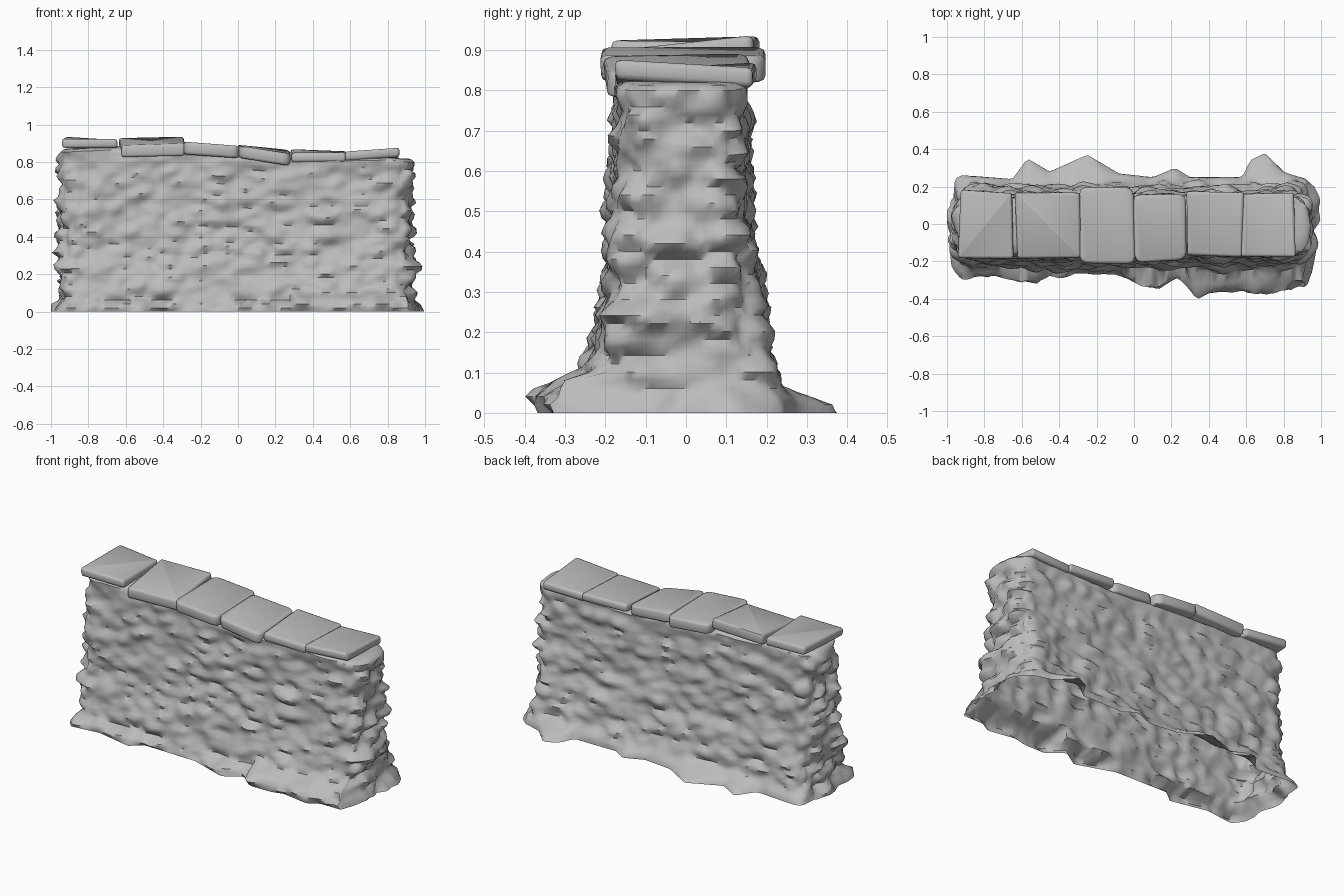
import bpy, bmesh, math, random
from mathutils import Vector, noise

if "Cube" in bpy.data.objects:
    bpy.data.objects.remove(bpy.data.objects["Cube"])

random.seed(4)

stone = bpy.data.materials.new("grey stone")
stone.diffuse_color = (0.5, 0.5, 0.5, 1)
stone.use_nodes = True
stone.node_tree.nodes["Principled BSDF"].inputs["Base Color"].default_value = stone.diffuse_color


def lerp(table, t):
    """Piecewise linear lookup."""
    if t <= table[0][0]:
        return table[0][1]
    for (a, p), (b, q) in zip(table, table[1:]):
        if t <= b:
            return p + (q - p) * (t - a) / (b - a)
    return table[-1][1]


def finish(bm, name, angle):
    bmesh.ops.recalc_face_normals(bm, faces=bm.faces)
    me = bpy.data.meshes.new(name)
    bm.to_mesh(me)
    bm.free()
    me.materials.append(stone)
    ob = bpy.data.objects.new(name, me)
    bpy.context.collection.objects.link(ob)
    bpy.ops.object.select_all(action='DESELECT')
    ob.select_set(True)
    bpy.context.view_layer.objects.active = ob
    bpy.ops.object.shade_smooth_by_angle(angle=math.radians(angle))
    return ob


# Wall profiles: front and back batter by height, top line and foot outline by x
FRONT = [(0, -.245), (.12, -.235), (.3, -.196), (.5, -.18), (.85, -.168)]
BACK = [(0, .23), (.12, .208), (.3, .176), (.5, .156), (.85, .146)]
TOP = [(-1, .85), (-.65, .865), (-.58, .845), (-.3, .84), (0, .825), (.28, .8), (.8, .81), (1, .795)]
FOOT_F = [(-1, -.22), (-.9, -.29), (-.75, -.27), (-.52, -.32), (-.45, -.26), (-.1, -.27),
          (.13, -.35), (.24, -.28), (.33, -.36), (.47, -.36), (.55, -.34), (.72, -.37),
          (.79, -.33), (.92, -.33), (1, -.2)]
FOOT_B = [(-1, .2), (-.9, .26), (-.65, .24), (-.57, .35), (-.45, .28), (-.25, .37),
          (-.08, .27), (.1, .25), (.22, .3), (.3, .25), (.58, .25), (.62, .34),
          (.7, .38), (.8, .28), (.97, .21)]


def stone_bump(p):
    """Flat-bedded stone lumps."""
    q = Vector((p.x * 7, p.y * 7, p.z * 13))
    dist, _ = noise.voronoi(q)
    return (.04 * min(.7, dist[1] - dist[0]) - .011
            + .024 * noise.noise(q * .8) + .012 * noise.noise(q * 2.1))


def wall_point(u, v, t):
    """u, v in -1..1 around the plan, t 0..1 up the wall."""
    hx, r, low = .945, .11, .13
    x = u * hx
    z = low * t / .16 if t < .16 else low + (lerp(TOP, x) - low) * (t - .16) / .84
    yf, yb = lerp(FRONT, z), lerp(BACK, z)
    mid, hy = (yf + yb) / 2, (yb - yf) / 2
    # rounded corners
    flat = Vector((x, v * hy, 0))
    core = Vector((max(r - hx, min(hx - r, x)), max(r - hy, min(hy - r, v * hy)), 0))
    d = (flat - core).normalized()
    p = core + d * r + Vector((-.008, mid, z))
    bump = stone_bump(p) * min(1, (1 - t) * 8 + .3)
    p += d * bump * (1 + .6 * abs(d.x))
    # spreading foot stones
    lump = .025 * noise.noise(p * 9)
    if d.y < -.3:
        h = .11 if p.x > .28 else .055
        w = max(0, 1 - (z / (h + lump)) ** 4)
        p.y += (lerp(FOOT_F, p.x) - p.y) * w * min(1, -d.y * 1.3)
        p.y += 1.5 * bump * w * min(1, z / .03)
    elif d.y > .3:
        w = max(0, min(1, (.07 + lump - z) / .055))
        p.y += (lerp(FOOT_B, p.x) - p.y) * w * min(1, d.y * 1.3)
    p.x += d.x * .04 * max(0, 1 - z / .06)
    p.x = max(-1, min(1, p.x))
    return p


# Stone wall body, open underneath
NX, NY, NZ = 90, 20, 40


def spread(i, n):
    """Even steps from -1 to 1, slightly denser near the ends."""
    s = -1 + 2 * i / n
    return .75 * s + .25 * math.sin(s * math.pi / 2)


plan = [(spread(i, NX), -1) for i in range(NX)]
plan += [(1, spread(i, NY)) for i in range(NY)]
plan += [(-spread(i, NX), 1) for i in range(NX)]
plan += [(-1, -spread(i, NY)) for i in range(NY)]
bm = bmesh.new()
rings = []
for k in range(NZ + 1):
    rings.append([bm.verts.new(wall_point(u, v, k / NZ)) for u, v in plan])
for sx, sy, dz in ((.985, .88, .014), (.96, .5, .02)):
    rings.append([bm.verts.new((p.co.x * sx, p.co.y * sy, p.co.z + dz)) for p in rings[NZ]])
n = len(plan)
for a, b in zip(rings, rings[1:]):
    for i in range(n):
        j = (i + 1) % n
        bm.faces.new((a[i], a[j], b[j], b[i]))
# close the top with strips from front to back
last = rings[-1]
for i in range(NX):
    bm.faces.new((last[i], last[i + 1], last[2 * NX + NY - i - 1], last[2 * NX + NY - i]))
bm.faces.new(last[NX:NX + NY + 1])
bm.faces.new(last[2 * NX + NY:] + [last[0]])
finish(bm, "stone_wall", 50)

# Cap stones: x0, x1, y0, y1, then top z at front-left, front-right, back-right, back-left
CAPS = [(-.935, -.645, -.178, .172, .925, .925, .915, .93),
        (-.63, -.285, -.178, .168, .888, .90, .937, .927),
        (-.297, .0, -.21, .19, .908, .885, .885, .908),
        (-.005, .28, -.195, .165, .885, .845, .865, .893),
        (.28, .58, -.172, .168, .85, .85, .857, .87),
        (.575, .865, -.172, .168, .855, .877, .86, .85)]
for c, (x0, x1, y0, y1, *zs) in enumerate(CAPS):
    bm = bmesh.new()
    xy = [(x0, y0), (x1, y0), (x1, y1), (x0, y1)]
    xy = [(x + random.uniform(-.008, .008), y + random.uniform(-.008, .008)) for x, y in xy]
    thick = .065 if 0 < c < 4 else .05
    top = [bm.verts.new((x, y, z)) for (x, y), z in zip(xy, zs)]
    bot = [bm.verts.new((x, y, z - thick)) for (x, y), z in zip(xy, zs)]
    bm.faces.new(top)
    bm.faces.new(bot[::-1])
    for i in range(4):
        j = (i + 1) % 4
        bm.faces.new((bot[i], bot[j], top[j], top[i]))
    # round the upright corners, then all rims
    upright = [e for e in bm.edges if e.verts[0].co.xy == e.verts[1].co.xy]
    bmesh.ops.bevel(bm, geom=upright, offset=.04 if c in (2, 3) else .015, segments=3,
                    profile=.5, affect='EDGES')
    rims = [e for e in bm.edges if any(len(f.verts) > 4 for f in e.link_faces)]
    bmesh.ops.bevel(bm, geom=rims, offset=.014, segments=2, profile=.5, affect='EDGES')
    # worn, slightly uneven surface
    for v in bm.verts:
        s = noise.noise_vector(v.co * 6)
        v.co += Vector((s.x * .01, s.y * .01, s.z * .006))
    finish(bm, f"cap_stone_{c + 1}", 50)
